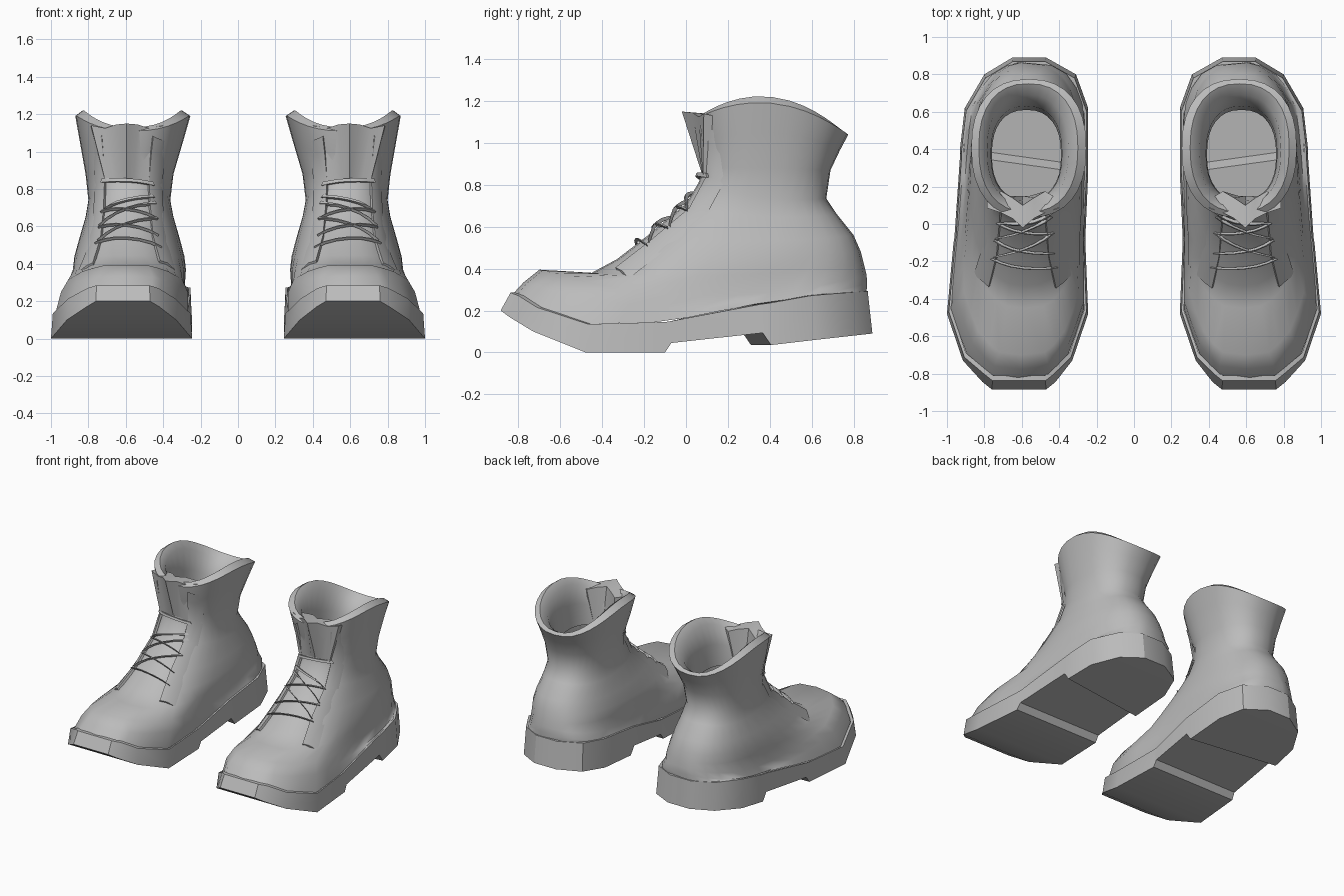
import bpy, bmesh, math
from mathutils import Vector
from mathutils.bvhtree import BVHTree

if "Cube" in bpy.data.objects:
    bpy.data.objects.remove(bpy.data.objects["Cube"])

leather = bpy.data.materials.new("grey_leather")
leather.diffuse_color = (0.5, 0.5, 0.5, 1)
leather.use_nodes = True
leather.node_tree.nodes["Principled BSDF"].inputs["Base Color"].default_value = leather.diffuse_color


def finish(name, verts, faces, angle=40):
    """Mesh object for one boot, mirrored to make the pair."""
    me = bpy.data.meshes.new(name)
    me.from_pydata([tuple(v) for v in verts], [], faces)
    bm = bmesh.new()
    bm.from_mesh(me)
    bmesh.ops.recalc_face_normals(bm, faces=bm.faces)
    bm.to_mesh(me)
    bm.free()
    ob = bpy.data.objects.new(name, me)
    bpy.context.collection.objects.link(ob)
    me.materials.append(leather)
    bpy.ops.object.select_all(action='DESELECT')
    ob.select_set(True)
    bpy.context.view_layer.objects.active = ob
    bpy.ops.object.shade_smooth_by_angle(angle=math.radians(angle))
    return ob


def mirror(ob):
    m = ob.modifiers.new("pair", 'MIRROR')
    m.use_mirror_merge = False


def lerp_table(table, key, col):
    if key <= table[0][0]:
        return table[0][col]
    for a, b in zip(table, table[1:]):
        if key <= b[0]:
            t = (key - a[0]) / (b[0] - a[0])
            return a[col] + t * (b[col] - a[col])
    return table[-1][col]


# Sole stations: y, inner x, outer x, top z, bottom z
SOLE = [(-.885, .47, .76, .285, .2), (-.845, .42, .81, .27, .17), (-.73, .33, .915, .215, .1),
        (-.48, .245, 1.0, .135, 0), (-.1, .26, .965, .145, 0), (-.07, .26, .96, .15, .045),
        (.32, .245, .93, .23, .093), (.36, .245, .93, .235, .035), (.62, .245, .905, .272, .06),
        (.80, .31, .80, .286, .08), (.89, .47, .65, .292, .09)]
n = len(SOLE)
loop = [(s[2], s[0], s[3], s[4]) for s in SOLE] + [(s[1], s[0], s[3], s[4]) for s in reversed(SOLE)]
verts = []
for k, inset in ((0, 1), (1, .975), (2, .945)):
    for x, y, zt, zb in loop:
        skew = .14 * (x - .6) if .3 < y < .4 else 0     # slanted heel breast
        lean = .025 if y < -.8 and k else 0             # toe leans back
        verts.append((.61 + (x - .61) * inset, y * (inset if k else 1) + skew + lean,
                      zt if k else zb))
L = len(loop)
faces = [(k * L + i, k * L + (i + 1) % L, (k + 1) * L + (i + 1) % L, (k + 1) * L + i)
         for k in (0, 1) for i in range(L)]
faces += [(i, i + 1, L - 2 - i, L - 1 - i) for i in range(n - 1)]
mirror(finish("sole", verts, faces, 30))

# Upper rings: front y, back y, front z, mid z, back z, inner x, outer x, outline blend
RINGS = [(-.775, .865, .335, .21, .33, .26, .955, .9), (-.70, .862, .395, .27, .37, .28, .925, .7),
         (-.45, .85, .38, .37, .42, .275, .895, .35), (-.33, .835, .445, .44, .48, .285, .88, .15),
         (-.18, .80, .56, .53, .56, .31, .85, 0), (0, .72, .71, .65, .66, .345, .815, 0),
         (.06, .67, .81, .74, .735, .362, .80, 0), (.085, .69, .88, .88, .87, .345, .815, 0),
         (.055, .735, .99, 1.05, .965, .295, .845, 0), (.035, .775, 1.11, 1.19, 1.04, .255, .87, 0),
         (.065, .75, 1.13, 1.22, 1.055, .30, .83, 0), (.10, .69, 1.1, 1.18, 1.02, .35, .785, 0),
         (.125, .63, .98, 1.03, .92, .385, .765, 0), (.13, .61, .85, .85, .8, .39, .76, 0)]
N = 32


def spow(v, p):
    return math.copysign(abs(v) ** p, v)


def outline(i):
    """Normalised footprint point, -1..1 in both directions."""
    a = 2 * math.pi * i / N
    uy, s = -math.cos(a), math.sin(a)
    if abs(s) < 1e-6:
        return 0, uy
    return (lerp_table(SOLE, uy * .887, 2 if s > 0 else 1) - .6225) / .3775, uy


verts = []
for i in range(N):
    ux, uy = outline(i)
    y = uy * .85 + .012
    verts.append((.6225 + ux * .358, y, lerp_table(SOLE, y, 3)))
for fy, by, fz, mz, bz, xi, xo, w in RINGS:
    for i in range(N):
        a = 2 * math.pi * i / N
        ox, oy = outline(i)
        ux = w * ox + (1 - w) * spow(math.sin(a), .85)
        uy = w * oy - (1 - w) * spow(math.cos(a), .85)
        z = mz + (bz - fz) / 2 * uy + ((fz + bz) / 2 - mz) * uy * uy
        verts.append(((xi + xo) / 2 + ux * (xo - xi) / 2, (fy + by) / 2 + uy * (by - fy) / 2, z))
faces = [(r * N + i, r * N + (i + 1) % N, (r + 1) * N + (i + 1) % N, (r + 1) * N + i)
         for r in range(len(RINGS)) for i in range(N)]
upper = finish("upper", verts, faces, 60)
bvh = BVHTree.FromPolygons([Vector(v) for v in verts], faces[:N * 10])
mirror(upper)


def snap(p, off):
    """Nearest point on the upper, lifted outwards by off."""
    co, no, _, _ = bvh.find_nearest(Vector(p))
    if no.dot(Vector((.6, .4, .5)) - co) > 0:
        no = -no
    return co + no * off


# Lacing flaps: height, instep y, half width of the throat
THROAT = [(.43, -.35, .19), (.56, -.18, .15), (.71, 0, .135), (.85, .08, .125),
          (1.0, .05, .14), (1.08, .035, .15)]
for side, name in ((-1, "inner_flap"), (1, "outer_flap")):
    verts = []
    for z, y, hw in THROAT:
        for d, off in ((0, -.004), (0, .014), (.04, .011), (.09, -.003)):
            verts.append(snap((.6 + side * (hw + d), y + d * .8, z - d * .4), off))
    faces = [(r * 4 + c, r * 4 + c + 1, r * 4 + c + 5, r * 4 + c + 4)
             for r in range(len(THROAT) - 1) for c in range(3)]
    faces.append((0, 1, 2, 3))
    mirror(finish(name, verts, faces))

# Criss-cross laces: half width, inner end height, outer end height
LACES = [(.19, .51, .54), (.17, .66, .55), (.17, .57, .62), (.165, .74, .63),
         (.155, .66, .70), (.15, .77, .70), (.15, .83, .85)]
for k, (hw, z0, z1) in enumerate(LACES):
    verts = []
    for c in range(7):
        t = c / 6
        z = z0 + (z1 - z0) * t
        x = .59 + hw * (2 * t - 1)
        y = lerp_table(THROAT, z, 1)
        for dz, off in ((-.011, .008), (-.011, .026), (.011, .026), (.011, .008)):
            verts.append(snap((x, y - dz * .5, z + dz), off))
    faces = [(c * 4 + j, c * 4 + (j + 1) % 4, c * 4 + 4 + (j + 1) % 4, c * 4 + 4 + j)
             for c in range(6) for j in range(4)] + [(0, 1, 2, 3), (24, 25, 26, 27)]
    mirror(finish("lace_%d" % (k + 1), verts, faces))

# Folded tongue: W-shaped top tapering into the throat
FOLD = [(.40, .085, .13, 1.14), (.475, .06, .175, 1.125), (.535, .03, .14, 1.145),
        (.595, -.02, .10, 1.15), (.65, .03, .14, 1.145), (.71, .06, .175, 1.125), (.785, .085, .13, 1.14)]
verts = []
for x, yf, yb, z in FOLD:
    xb = .595 + (x - .595) * .6
    verts += [(xb, .08, .84), (x, yf, z), (x, yb, z - .01), (xb, .15, .84)]
faces = [(c * 4 + j, c * 4 + (j + 1) % 4, c * 4 + 4 + (j + 1) % 4, c * 4 + 4 + j)
         for c in range(len(FOLD) - 1) for j in range(4)] + [(0, 1, 2, 3), (24, 25, 26, 27)]
mirror(finish("tongue", verts, faces))
